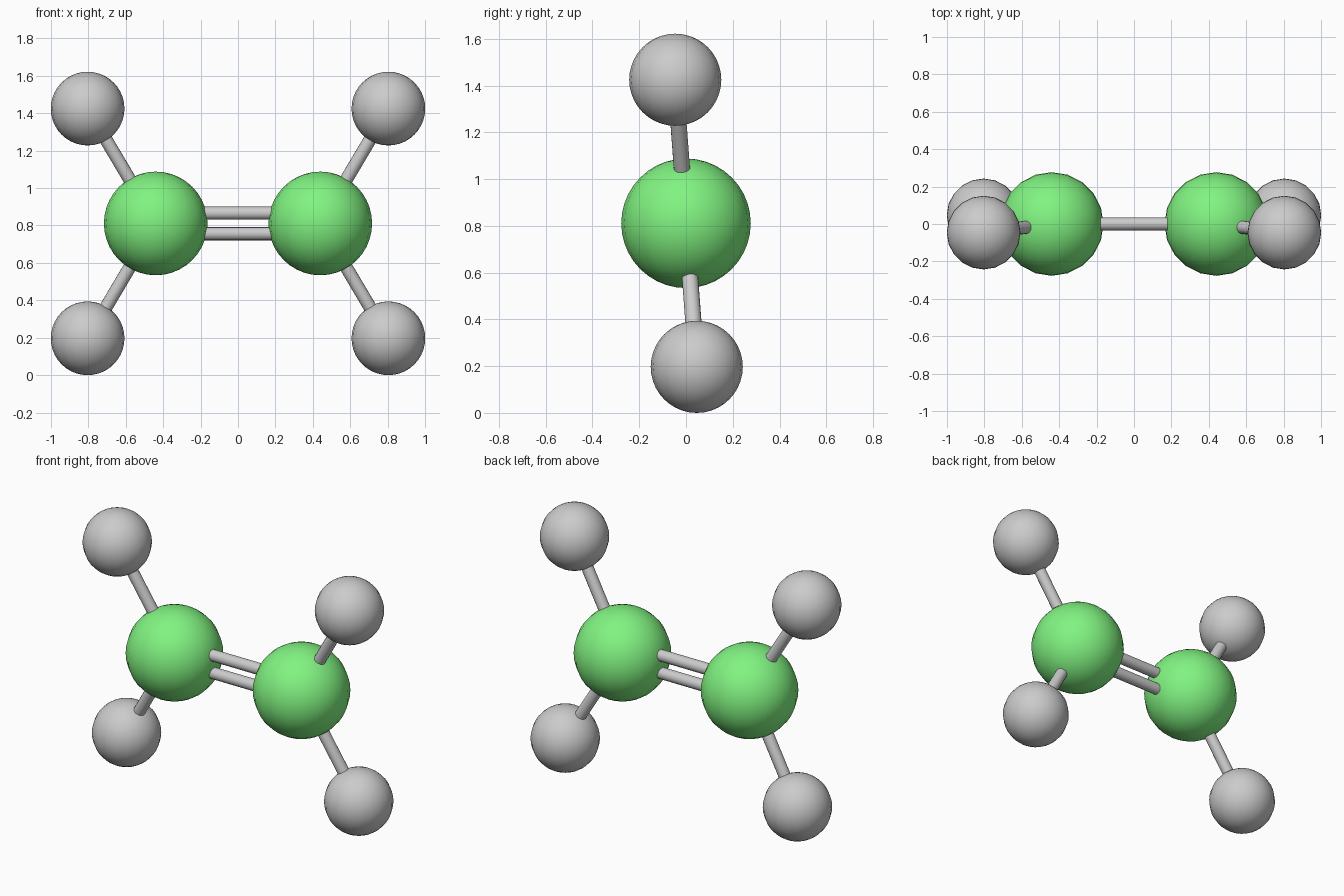
import bpy, math
from mathutils import Vector

if "Cube" in bpy.data.objects:
    bpy.data.objects.remove(bpy.data.objects["Cube"])

ZC = 0.811                      # height of the molecule's centre
green = bpy.data.materials.new("green")
green.diffuse_color = (0.22, 0.90, 0.22, 1)
green.use_nodes = True
green.node_tree.nodes["Principled BSDF"].inputs["Base Color"].default_value = green.diffuse_color


def smooth(obj, angle):
    bpy.ops.object.shade_smooth_by_angle(angle=math.radians(angle))
    return obj


def atom(name, pos, radius, mat=None):
    bpy.ops.mesh.primitive_uv_sphere_add(segments=20, ring_count=20,
                                         radius=radius, location=pos)
    obj = bpy.context.object
    obj.name = name
    if mat:
        obj.data.materials.append(mat)
    return smooth(obj, 60)


def bond(name, a, b, radius=0.035):
    a, b = Vector(a), Vector(b)
    bpy.ops.mesh.primitive_cylinder_add(vertices=16, radius=radius,
                                        depth=(b - a).length, location=(a + b) / 2)
    obj = bpy.context.object
    obj.name = name
    obj.rotation_mode = 'QUATERNION'
    obj.rotation_quaternion = (b - a).to_track_quat('Z', 'Y')
    return smooth(obj, 40)


for sx, side in ((-1, "left"), (1, "right")):
    # Large central atom
    centre = (sx * 0.44, 0, ZC)
    atom(side + "_large_atom", centre, 0.277, green)
    # Two small outer atoms with their single bonds
    for sz, level in ((-1, "lower"), (1, "upper")):
        outer = (sx * 0.804, -sz * 0.046, ZC + sz * 0.614)
        atom(f"{side}_{level}_small_atom", outer, 0.197)
        bond(f"{side}_{level}_bond", centre, outer)

# Double bond between the large atoms
for sz, level in ((-1, "lower"), (1, "upper")):
    z = ZC + sz * 0.055
    bond(f"double_bond_{level}", (-0.44, 0, z), (0.44, 0, z))
